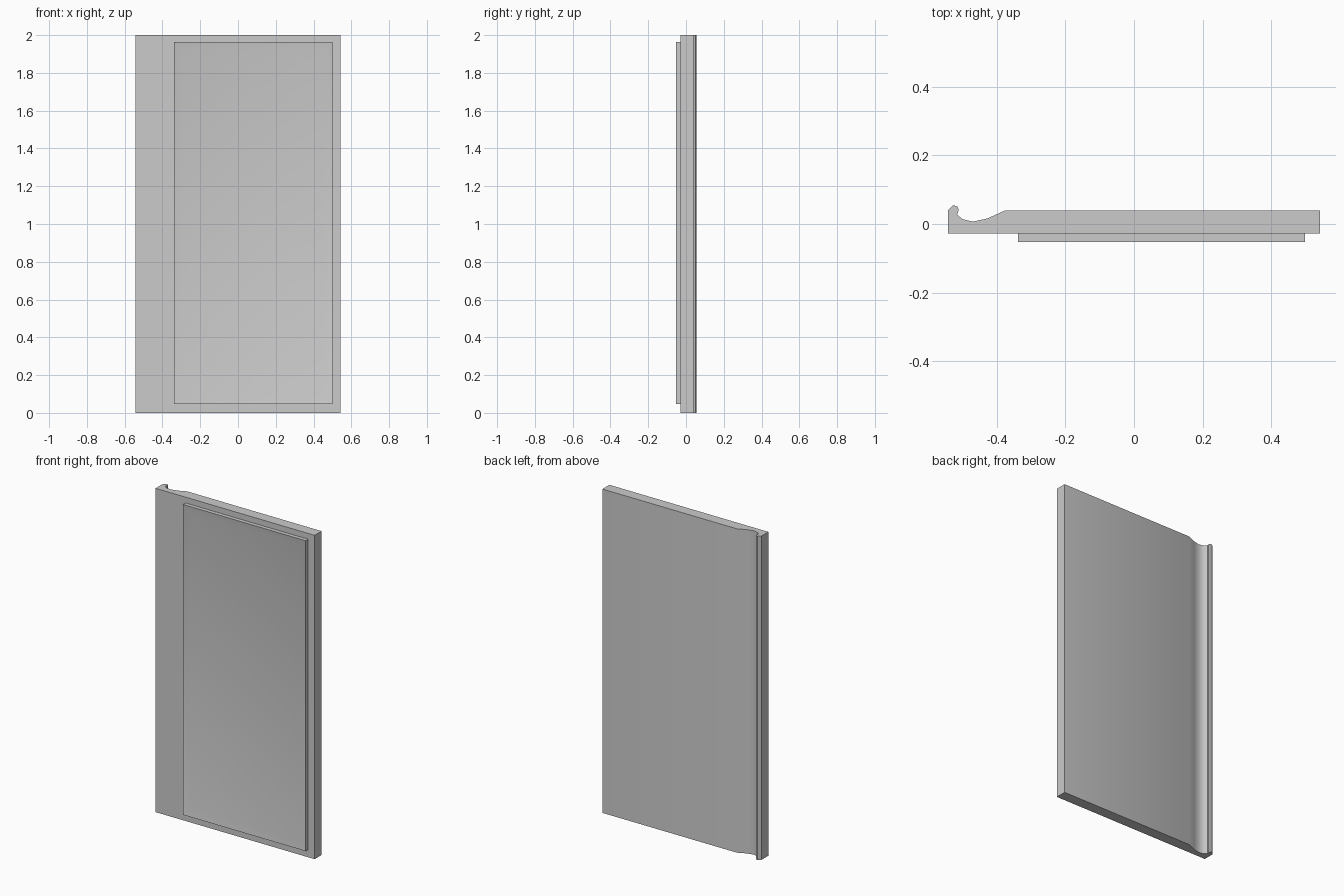
import bpy, bmesh, math
from mathutils import Vector

cube = bpy.data.objects.get("Cube")
if cube:
    bpy.data.objects.remove(cube, do_unlink=True)

HEIGHT = 2.0

grey = bpy.data.materials.new("light_grey")
grey.use_nodes = True
colour = (0.6, 0.6, 0.6, 1)
grey.diffuse_color = colour
grey.node_tree.nodes["Principled BSDF"].inputs["Base Color"].default_value = colour


def finish(bm, name):
    """Turn a bmesh into a smooth object with sharp edges kept."""
    bmesh.ops.recalc_face_normals(bm, faces=bm.faces)
    mesh = bpy.data.meshes.new(name)
    bm.to_mesh(mesh)
    bm.free()
    mesh.materials.append(grey)
    obj = bpy.data.objects.new(name, mesh)
    bpy.context.collection.objects.link(obj)
    bpy.ops.object.select_all(action='DESELECT')
    obj.select_set(True)
    bpy.context.view_layer.objects.active = obj
    bpy.ops.object.shade_smooth_by_angle(angle=math.radians(35))
    return obj


# Door slab: plan profile with a finger groove and hooked lip, extruded upwards
profile = [(0.543, -0.028), (0.543, 0.04), (-0.375, 0.04), (-0.428, 0.016),
           (-0.47, 0.007), (-0.5, 0.014), (-0.516, 0.027), (-0.511, 0.041),
           (-0.515, 0.051), (-0.527, 0.055), (-0.543, 0.039), (-0.543, -0.028)]
bm = bmesh.new()
base = bm.faces.new([bm.verts.new((x, y, 0)) for x, y in profile])
top = bmesh.ops.extrude_face_region(bm, geom=[base])["geom"]
bmesh.ops.translate(bm, vec=(0, 0, HEIGHT),
                    verts=[v for v in top if isinstance(v, bmesh.types.BMVert)])
finish(bm, "door_slab")

# Raised front panel with a shallow dished face
low, high = Vector((-0.338, -0.052, 0.047)), Vector((0.499, -0.024, 1.964))
bm = bmesh.new()
bmesh.ops.create_cube(bm, size=1)
for v in bm.verts:
    v.co = (low + high) / 2 + v.co * (high - low)
bm.normal_update()
front = min(bm.faces, key=lambda f: f.calc_center_median().y)
bmesh.ops.inset_region(bm, faces=[front], thickness=0.055, depth=-0.01)
finish(bm, "front_panel")
